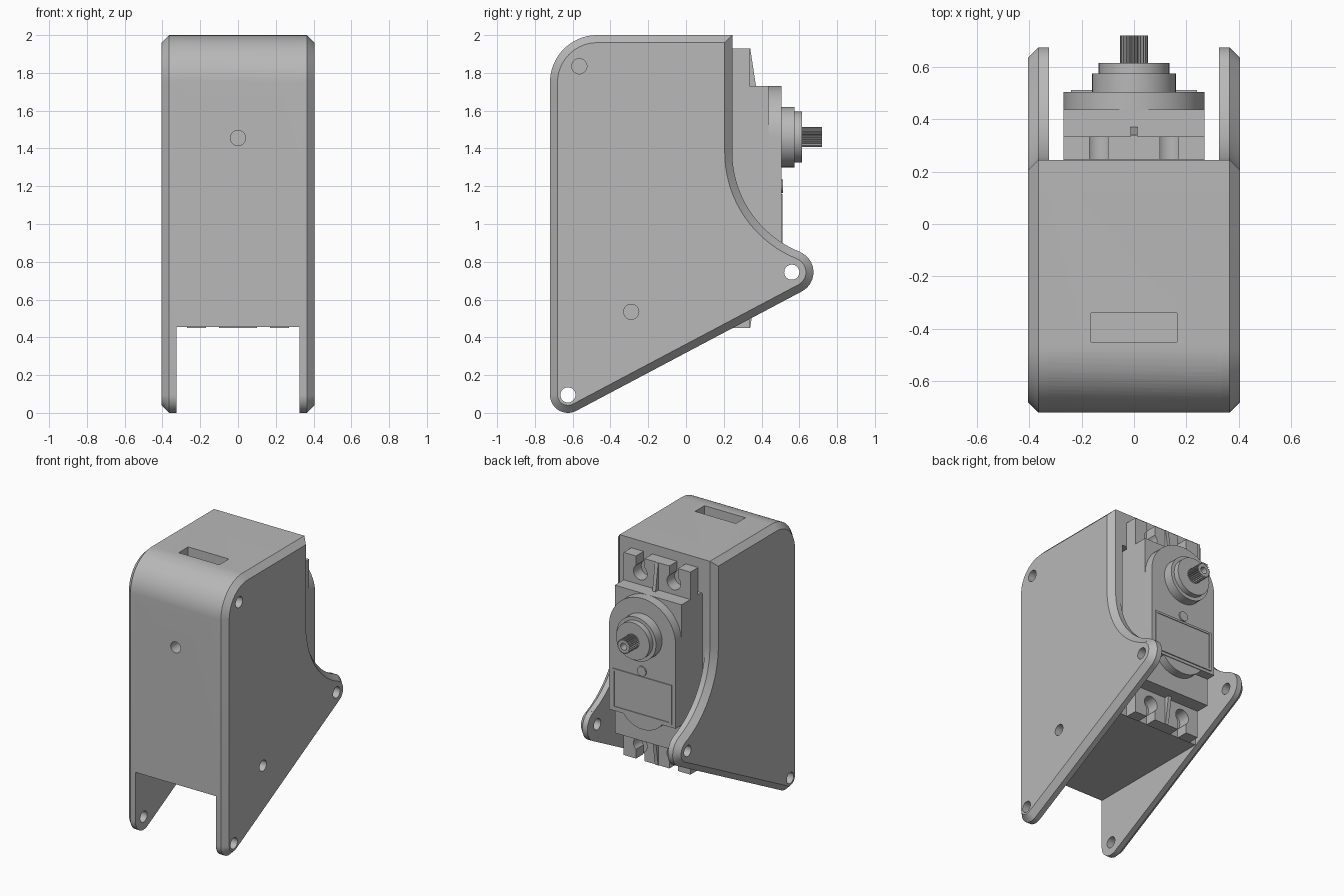
import bpy, bmesh
from math import cos, sin, pi, radians

if "Cube" in bpy.data.objects:
    bpy.data.objects.remove(bpy.data.objects["Cube"], do_unlink=True)

grey = bpy.data.materials.new("mid grey")
grey.use_nodes = True
GREY = (0.48, 0.48, 0.48, 1)
grey.diffuse_color = GREY
for node in grey.node_tree.nodes:
    if node.type == 'BSDF_PRINCIPLED':
        node.inputs["Base Color"].default_value = GREY


def arc(cu, cv, r, a0, a1, n=16):
    """Points on an arc, angles in degrees."""
    angles = [radians(a0 + (a1 - a0) * i / n) for i in range(n + 1)]
    return [(cu + r * cos(a), cv + r * sin(a)) for a in angles]


def circle(cu, cv, r, n=40):
    return arc(cu, cv, r, 0, 360, n)[:-1]


def rect(u0, u1, v0, v1):
    return [(u0, v0), (u1, v0), (u1, v1), (u0, v1)]


def loft(name, axis, *rings):
    """Solid through (position, outline) rings set along the x or y axis."""
    bm = bmesh.new()
    loops = []
    for t, pts in rings:
        loops.append([bm.verts.new((t, u, v) if axis == 'x' else (u, t, v)) for u, v in pts])
    for a, b in zip(loops, loops[1:]):
        for i in range(len(a)):
            j = (i + 1) % len(a)
            bm.faces.new((a[i], a[j], b[j], b[i]))
    bm.faces.new(loops[0])
    bm.faces.new(loops[-1])
    bmesh.ops.recalc_face_normals(bm, faces=bm.faces)
    mesh = bpy.data.meshes.new(name)
    bm.to_mesh(mesh)
    bm.free()
    mesh.materials.append(grey)
    ob = bpy.data.objects.new(name, mesh)
    bpy.context.collection.objects.link(ob)
    return ob


def prism(name, axis, pts, t0, t1):
    return loft(name, axis, (t0, pts), (t1, pts))


def boolean(ob, other, operation='DIFFERENCE'):
    """Apply a boolean and drop the helper."""
    bpy.context.view_layer.objects.active = ob
    mod = ob.modifiers.new("bool", 'BOOLEAN')
    mod.operation, mod.solver, mod.object = operation, 'EXACT', other
    bpy.ops.object.modifier_apply(modifier=mod.name)
    bpy.data.objects.remove(other, do_unlink=True)


# Side plate outline in (y, z), inset by d for the chamfered rim
def plate_outline(d):
    return (arc(-0.625, 0.095, 0.095 - d, 180, 298)
            + arc(0.56, 0.745, 0.115 - d, -62, 68.4)
            + arc(0.812, 1.38, 0.567 + d, 248.4, 180, 24)
            + [(0.245 - d, 2 - d)]
            + arc(-0.47, 1.75, 0.25 - d, 90, 180, 20))


# Bracket: central block joined to two chamfered side plates
block = [(-0.72, 0.455), (0.245, 0.455), (0.245, 2)] + arc(-0.47, 1.75, 0.25, 90, 180, 20)
bracket = prism("bracket", 'x', block, -0.34, 0.34)
for s in (-1, 1):
    plate = loft("side_plate", 'x', (s * 0.325, plate_outline(0)),
                 (s * 0.365, plate_outline(0)), (s * 0.405, plate_outline(0.04)))
    boolean(bracket, plate, 'UNION')

# Bracket openings: motor pocket, top slot, front hole, ear holes, one-sided screw holes
boolean(bracket, prism("cut", 'y', rect(-0.305, 0.305, 0.63, 1.75), -0.3, 0.4))
boolean(bracket, prism("cut", 'y', rect(-0.165, 0.165, 1.8, 2.1), -0.45, -0.34))
boolean(bracket, prism("cut", 'y', circle(0, 1.455, 0.04), -0.8, -0.5))
for y, z in ((-0.625, 0.095), (0.56, 0.745)):
    boolean(bracket, prism("cut", 'x', circle(y, z, 0.04), -0.5, 0.5))
for y, z in ((-0.565, 1.835), (-0.29, 0.535)):
    boolean(bracket, prism("cut", 'x', circle(y, z, 0.04), 0.2, 0.5))
parts = [bracket]

# Mounting flange with four keyhole notches
MID = 1.19
flange = prism("mounting_flange", 'y', rect(-0.27, 0.27, 0.45, 1.93), 0.246, 0.335)
for sx in (-1, 1):
    for sz in (-1, 1):
        x, z = sx * 0.135, MID + sz * 0.63
        boolean(flange, prism("cut", 'y', circle(x, z, 0.055, 28), 0.2, 0.4))
        lo, hi = sorted((z, MID + sz * 0.8))
        boolean(flange, prism("cut", 'y', rect(x - 0.035, x + 0.035, lo, hi), 0.2, 0.4))
parts.append(flange)

# Tapered stiffening ribs on the flange
for sz, place in ((1, "upper"), (-1, "lower")):
    pts = [(y, MID + sz * h) for y, h in ((0.33, 0.74), (0.34, 0.74), (0.372, 0.53), (0.33, 0.53))]
    parts.append(prism(place + "_rib", 'x', pts, -0.013, 0.013))

# Motor case, arched gear cover and round housing below it
parts.append(prism("motor_case", 'y', rect(-0.27, 0.27, 0.65, 1.73), -0.28, 0.437))
cover = arc(0, 1.46, 0.27, 0, 180, 32) + [(-0.27, 0.85), (0.27, 0.85)]
parts.append(prism("gear_cover", 'y', cover, 0.437, 0.505))
parts.append(prism("round_housing", 'y', circle(0, 0.97, 0.2), 0.43, 0.5))

# Label panel with a raised rim, and a small button above it
panel = prism("label_panel", 'y', rect(-0.24, 0.24, 0.87, 1.16), 0.503, 0.512)
boolean(panel, prism("cut", 'y', rect(-0.225, 0.225, 0.885, 1.145), 0.507, 0.52))
parts.append(panel)
parts.append(prism("button", 'y', circle(0, 1.2, 0.035, 24), 0.5, 0.514))

# Output boss, collar and splined shaft
parts.append(prism("output_boss", 'y', circle(0, 1.46, 0.16, 48), 0.5, 0.575))
parts.append(prism("output_collar", 'y', circle(0, 1.46, 0.135, 48), 0.57, 0.615))
TEETH = 24
spline = []
for i in range(TEETH * 4):
    r = 0.053 if i % 4 < 2 else 0.045
    a = 2 * pi * i / (TEETH * 4)
    spline.append((r * cos(a), 1.46 + r * sin(a)))
shaft = prism("splined_shaft", 'y', spline, 0.61, 0.72)
boolean(shaft, prism("cut", 'y', circle(0, 1.46, 0.025, 24), 0.65, 0.8))
parts.append(shaft)

# Smooth curved walls, keep hard edges
bpy.ops.object.select_all(action='DESELECT')
for ob in parts:
    ob.select_set(True)
bpy.context.view_layer.objects.active = bracket
bpy.ops.object.shade_smooth_by_angle(angle=radians(25))
